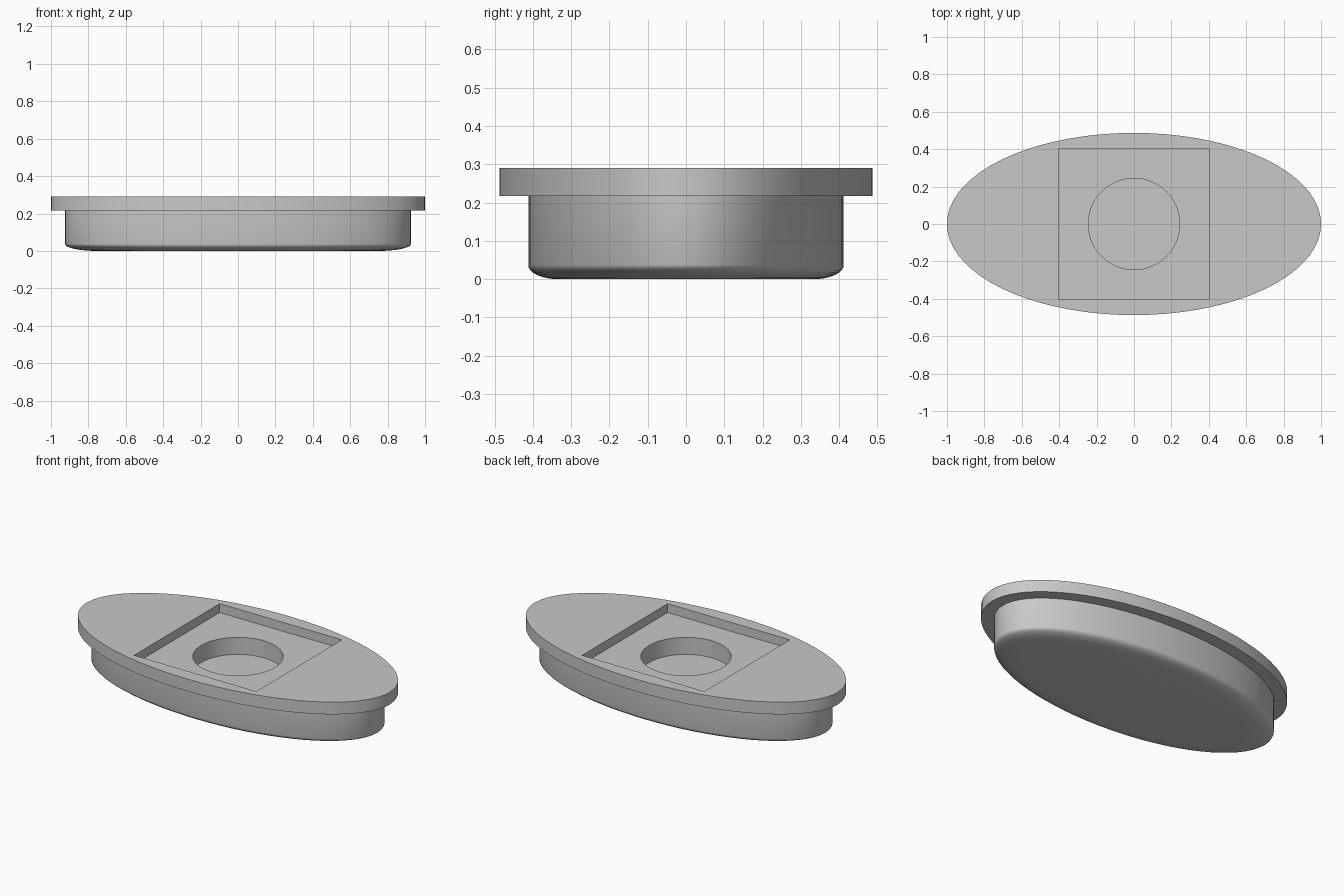
import bpy
import bmesh
from math import sin, cos, pi, radians
from mathutils import Matrix

SEGMENTS = 72
TOP = 0.29
RIM_BASE = 0.217
POCKET_FLOOR = 0.237
WELL_FLOOR = 0.135

cube = bpy.data.objects.get("Cube")
if cube:
    bpy.data.objects.remove(cube, do_unlink=True)

grey = bpy.data.materials.new("light_grey")
grey.use_nodes = True
colour = (0.58, 0.58, 0.58, 1)
grey.diffuse_color = colour
grey.node_tree.nodes["Principled BSDF"].inputs["Base Color"].default_value = colour


def make_object(name, bm):
    bmesh.ops.recalc_face_normals(bm, faces=bm.faces)
    mesh = bpy.data.meshes.new(name)
    bm.to_mesh(mesh)
    bm.free()
    mesh.materials.append(grey)
    obj = bpy.data.objects.new(name, mesh)
    bpy.context.collection.objects.link(obj)
    return obj


def oval_loft(name, rings):
    """Stack of ovals (x radius, y radius, height), capped at both ends."""
    bm = bmesh.new()
    loops = []
    for rx, ry, z in rings:
        angles = [2 * pi * i / SEGMENTS for i in range(SEGMENTS)]
        loops.append([bm.verts.new((rx * cos(a), ry * sin(a), z)) for a in angles])
    for low, high in zip(loops, loops[1:]):
        for i in range(SEGMENTS):
            j = (i + 1) % SEGMENTS
            bm.faces.new((low[i], low[j], high[j], high[i]))
    bm.faces.new(loops[0][::-1])
    bm.faces.new(loops[-1])
    return make_object(name, bm)


def carve(target, cutter):
    """Subtract the cutter from the target, then remove the cutter."""
    cutter.hide_render = True
    mod = target.modifiers.new("recess", "BOOLEAN")
    mod.operation = "DIFFERENCE"
    mod.solver = "EXACT"
    mod.object = cutter
    bpy.context.view_layer.objects.active = target
    bpy.ops.object.modifier_apply(modifier=mod.name)
    bpy.data.objects.remove(cutter, do_unlink=True)


# Oval body with a softly rounded underside, widening to a flat rim
body_x, body_y, round_height, steps = 0.925, 0.412, 0.037, 8
rings = []
for i in range(steps + 1):
    a = i / steps * pi / 2
    scale = 0.81 + 0.19 * sin(a)
    rings.append((body_x * scale, body_y * scale, round_height * (1 - cos(a))))
rings += [(body_x, body_y, RIM_BASE), (1, 0.487, RIM_BASE), (1, 0.487, TOP)]
base = oval_loft("oval_base", rings)

# Square pocket in the top
bm = bmesh.new()
depth = 0.2
bmesh.ops.create_cube(bm, size=1, matrix=Matrix.Translation((0, 0, POCKET_FLOOR + depth / 2))
                      @ Matrix.Diagonal((0.806, 0.806, depth, 1)))
carve(base, make_object("pocket_cutter", bm))

# Round well in the pocket floor
carve(base, oval_loft("well_cutter", [(0.244, 0.244, WELL_FLOOR), (0.244, 0.244, TOP + 0.1)]))

# Smooth the curved walls and keep the rims crisp
bpy.ops.object.select_all(action="DESELECT")
base.select_set(True)
bpy.context.view_layer.objects.active = base
bpy.ops.object.shade_smooth_by_angle(angle=radians(40))
